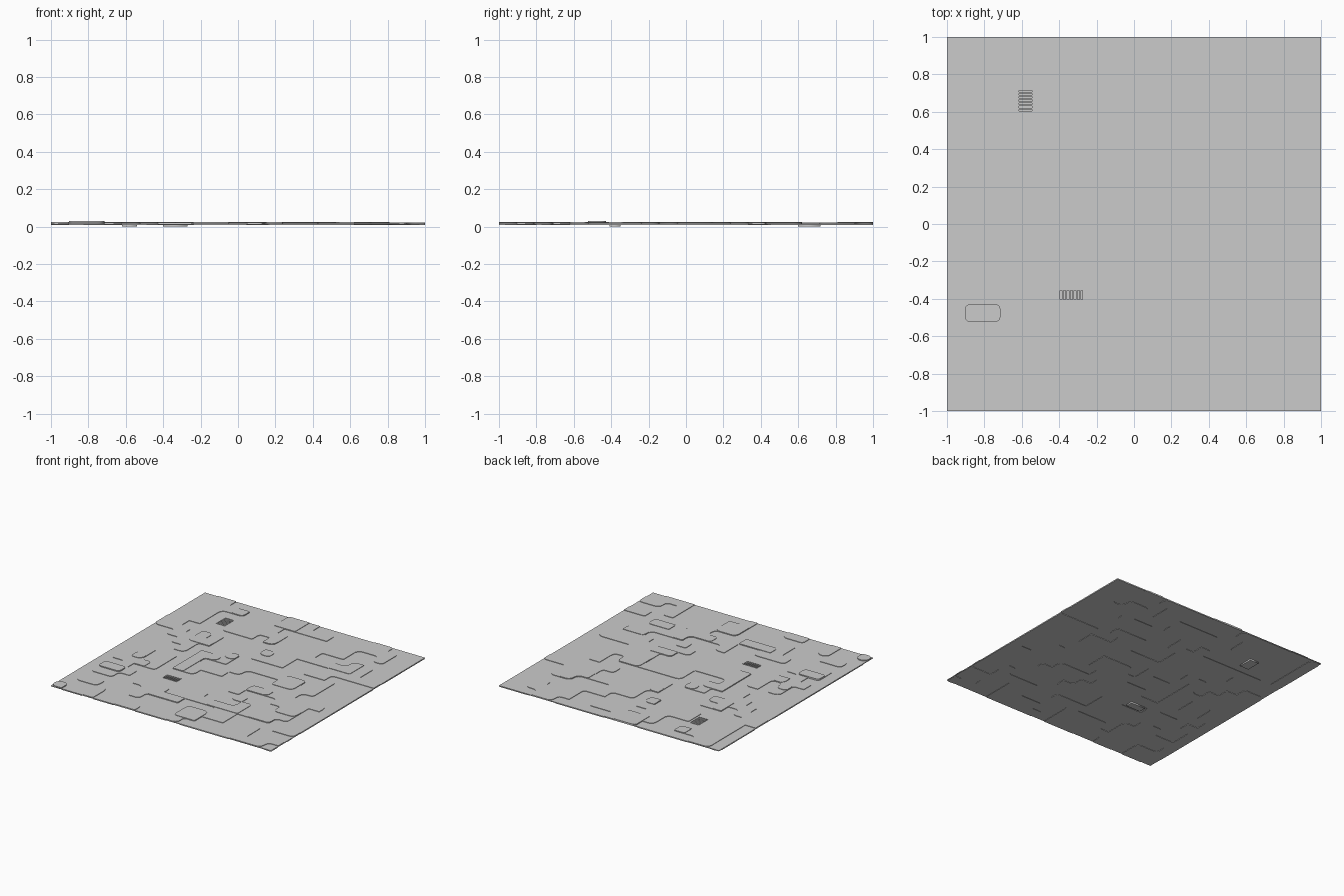
import bpy, bmesh, math, random
from mathutils import Vector

if "Cube" in bpy.data.objects:
    bpy.data.objects.remove(bpy.data.objects["Cube"], do_unlink=True)

rng = random.Random(7)
N = 21                 # layout cells along each side
CELL = 2 / N

metal = bpy.data.materials.new("light grey metal")
metal.use_nodes = True
GREY = (0.6, 0.6, 0.6, 1)
metal.diffuse_color = GREY
metal.node_tree.nodes["Principled BSDF"].inputs["Base Color"].default_value = GREY


def finish(name, bm):
    """Clean a bmesh and link it as a flat-shaded object."""
    bmesh.ops.remove_doubles(bm, verts=bm.verts, dist=1e-5)
    bmesh.ops.recalc_face_normals(bm, faces=bm.faces)
    mesh = bpy.data.meshes.new(name)
    bm.to_mesh(mesh)
    bm.free()
    mesh.materials.clear()
    mesh.materials.append(metal)
    obj = bpy.data.objects.new(name, mesh)
    bpy.context.collection.objects.link(obj)
    return obj


def extrude_loops(name, loops, z0, z1):
    """Fill closed outlines (inner ones become holes) and extrude them."""
    curve = bpy.data.curves.new(name + "_outline", "CURVE")
    curve.dimensions = "2D"
    curve.fill_mode = "BOTH"
    curve.extrude = (z1 - z0) / 2
    for loop in loops:
        spline = curve.splines.new("POLY")
        spline.points.add(len(loop) - 1)
        for point, co in zip(spline.points, loop):
            point.co = (co[0], co[1], 0, 1)
        spline.use_cyclic_u = True
    helper = bpy.data.objects.new(name + "_outline", curve)
    bpy.context.collection.objects.link(helper)
    graph = bpy.context.evaluated_depsgraph_get()
    mesh = bpy.data.meshes.new_from_object(helper.evaluated_get(graph))
    bm = bmesh.new()
    bm.from_mesh(mesh)
    bmesh.ops.translate(bm, verts=bm.verts, vec=(0, 0, (z0 + z1) / 2))
    bpy.data.objects.remove(helper)
    bpy.data.curves.remove(curve)
    bpy.data.meshes.remove(mesh)
    return finish(name, bm)


def rect(x0, x1, y0, y1):
    return [(x0, y0), (x1, y0), (x1, y1), (x0, y1)]


def block(i0, j0, i1, j1):
    return {(i, j) for i in range(i0, i1) for j in range(j0, j1)}


def trace(cells):
    """Corner loops around a set of cells, interior on the left."""
    edges = {}
    for i, j in cells:
        for a, b, other in (((i, j), (i + 1, j), (i, j - 1)),
                            ((i + 1, j), (i + 1, j + 1), (i + 1, j)),
                            ((i + 1, j + 1), (i, j + 1), (i, j + 1)),
                            ((i, j + 1), (i, j), (i - 1, j))):
            if other not in cells:
                edges.setdefault(a, []).append(b)
    loops = []
    while edges:
        start = min(edges)
        loop, here, heading = [], start, None
        while here in edges:
            options = edges[here]
            if heading is not None:
                left = (here[0] - heading[1], here[1] + heading[0])
                options.sort(key=lambda p: p != left)
            there = options.pop(0)
            if not options:
                del edges[here]
            new = (there[0] - here[0], there[1] - here[1])
            if new != heading:
                loop.append(here)
            heading, here = new, there
        loops.append(loop)
    return loops


radii = {}


def rounded(loop):
    """Fillet each corner; a shared radius table keeps stacked layers aligned."""
    out = []
    for k, corner in enumerate(loop):
        p = Vector(corner)
        a = (Vector(loop[k - 1]) - p).normalized()
        b = (Vector(loop[(k + 1) % len(loop)]) - p).normalized()
        if corner not in radii:
            radii[corner] = rng.choice((0.06, 0.06, 0.3, 0.45))
        r = radii[corner]
        centre = p + (a + b) * r
        steps = 5 if r > 0.1 else 1
        for s in range(steps + 1):
            t = math.pi / 2 * s / steps
            q = centre - b * r * math.cos(t) - a * r * math.sin(t)
            out.append((q.x * CELL - 1, q.y * CELL - 1))
    return out


def plates(name, cells, z0, z1):
    return extrude_loops(name, [rounded(l) for l in trace(cells)], z0, z1)


# Layout of the stepped plating
low = set()
for k in range(150):
    w, h = rng.choice(((1, 2), (2, 1), (1, 3), (3, 1), (2, 2), (1, 1)))
    i, j = rng.randint(0, N - w), rng.randint(0, N - h)
    patch = block(i, j, i + w, j + h)
    low = low - patch if k % 3 == 2 else low | patch

accents = [(8, 19, 10, 21), (14, 10, 16, 12), (13, 8, 15, 9), (12, 4, 14, 5),
           (14, 4, 15, 6), (17, 15, 18, 17), (17, 6, 19, 7), (16, 4, 18, 5),
           (11, 1, 13, 3), (6, 11, 8, 12), (10, 14, 11, 15), (4, 19, 5, 20)]
high = set().union(*(block(*a) for a in accents))
for k in range(28):
    i, j = rng.randrange(N), rng.randrange(N)
    w, h = rng.choice(((1, 1), (2, 1), (1, 2)))
    high |= block(i, j, i + w, j + h) & low
raised = block(1, 5, 3, 6)
vent_space = block(6, 6, 8, 7) | block(3, 16, 5, 19)
high = (high | raised) - vent_space
low = (low | high) - vent_space
under = block(0, 0, N, N) - low - vent_space

# Base sheet with openings for the vents
vents = [(-0.40, -0.27, -0.41, -0.35), (-0.62, -0.54, 0.60, 0.72)]
extrude_loops("base_sheet", [rect(-1, 1, -1, 1)] + [rect(*v) for v in vents],
              0.011, 0.0175)

# Plating on both faces
plates("lower_plating", low, 0.0175, 0.0215)
plates("upper_plating", high, 0.0215, 0.025)
plates("raised_plate", raised, 0.025, 0.03)
plates("underside_plating", under, 0.008, 0.011)


def add_box(bm, x0, x1, y0, y1, z0, z1):
    made = bmesh.ops.create_cube(bm, size=1)["verts"]
    for v in made:
        v.co = (x0 + (v.co.x + 0.5) * (x1 - x0),
                y0 + (v.co.y + 0.5) * (y1 - y0),
                z0 + (v.co.z + 0.5) * (z1 - z0))


# Recessed vents: tray, rim and slats
for n, (x0, x1, y0, y1) in enumerate(vents):
    t = 0.005
    extrude_loops(f"vent_rim_{n + 1}",
                  [rect(x0, x1, y0, y1), rect(x0 + t, x1 - t, y0 + t, y1 - t)],
                  0.002, 0.021)
    extrude_loops(f"vent_tray_{n + 1}", [rect(x0, x1, y0, y1)], 0, 0.002)
    bm = bmesh.new()
    along_x = x1 - x0 > y1 - y0
    count = 7
    for s in range(1, count):
        if along_x:
            c = x0 + (x1 - x0) * s / count
            add_box(bm, c - 0.004, c + 0.004, y0 + t, y1 - t, 0.006, 0.018)
        else:
            c = y0 + (y1 - y0) * s / count
            add_box(bm, x0 + t, x1 - t, c - 0.004, c + 0.004, 0.006, 0.018)
    finish(f"vent_slats_{n + 1}", bm)
